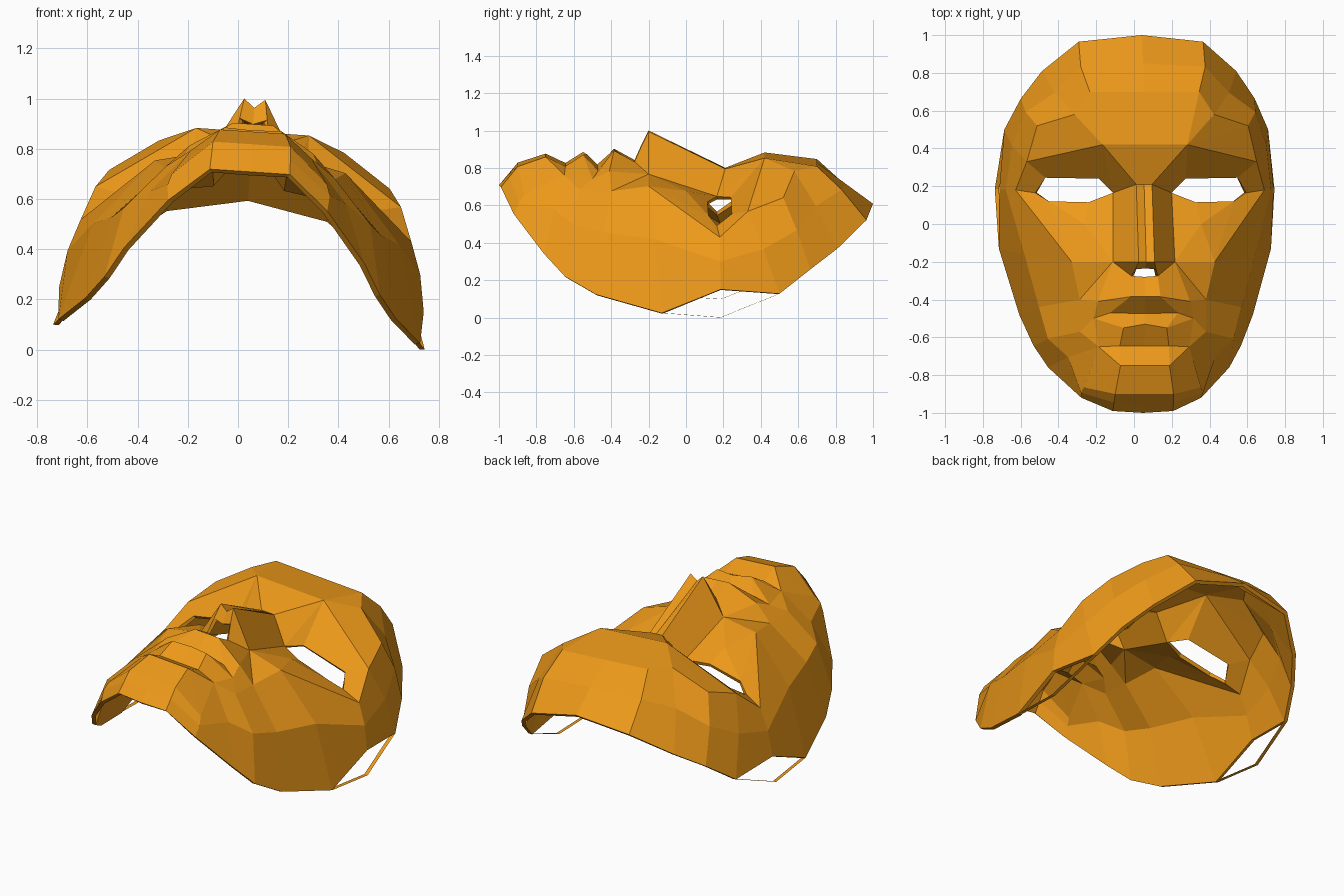
import bpy, bmesh
from mathutils import Matrix, Vector

if "Cube" in bpy.data.objects:
    bpy.data.objects.remove(bpy.data.objects["Cube"])

TILT = 0.067      # the mask leans slightly to its right
pts = {}


def points(names, coords):
    for n, c in zip(names.split(), coords):
        pts[n] = Vector(c)


# outer edge of the mask, forehead to chin (half)
points(" ".join(f"r{i}" for i in range(13)), [
    (0, 1, .61), (.33, .965, .545), (.515, .81, .405), (.62, .665, .30), (.70, .5, .175),
    (.728, .185, .2), (.722, -.13, .073), (.62, -.48, .165), (.55, -.645, .255),
    (.48, -.76, .375), (.318, -.92, .575), (.16, -.99, .71), (0, -1, .71)])
# facial oval, forehead to chin
points(" ".join(f"c{i}" for i in range(13)), [
    (0, .7, .83), (.29, .7, .83), (.37, .58, .81), (.56, .52, .68), (.61, .33, .61),
    (.66, .18, .475), (.38, -.2, .73), (.335, -.4, .70), (.335, -.57, .71),
    (.24, -.65, .78), (.31, -.865, .68), (.155, -.9, .82), (0, -.9, .82)])
# bulging ring between oval and edge
bulge = [0, .02, .02, .02, .02, .01, .06, .06, .05, .03, .01, 0, 0]
for i, b in enumerate(bulge):
    pts[f"m{i}"] = (pts[f"c{i}"] + pts[f"r{i}"]) / 2 + Vector((b, 0, b))
# brow, bridge and eye opening
points("A0 A1 B0 B1 Ei Eui Euo Eo Elo Eli", [
    (0, .42, .87), (.225, .42, .87), (0, .21, .80), (.042, .21, .80), (.155, .165, .66),
    (.23, .24, .66), (.51, .245, .59), (.56, .165, .53), (.49, .12, .58), (.285, .115, .64)])
# nose and cheek
points("T0 T1 U0 U1 W1 P1 P0 K", [
    (0, -.2, .965), (.042, -.2, 1.0), (0, -.235, .90), (.055, -.24, .92),
    (.165, -.2, .78), (.07, -.275, .84), (0, -.28, .83), (.31, 0, .70)])
# lips
points("L0 L1 L2 M0 M1 M2 N0 N1 Q0 Q1 R0 R1", [
    (0, -.385, .90), (.08, -.385, .90), (.245, -.41, .80), (0, -.475, .82), (.18, -.47, .80),
    (.265, -.5, .76), (0, -.53, .875), (.115, -.55, .88), (0, -.645, .82), (.13, -.645, .82),
    (0, -.75, .87), (.13, -.75, .87)])


def ring(letter):
    return " ".join(f"{letter}{i}" for i in range(13))


# pairs of rows to bridge; a repeated point makes a fan
strips = [
    (ring("c"), ring("m")), (ring("m"), ring("r")),              # sides
    ("c0 c1 c2 c3 c4", "A0 A1 A1 A1 c4"),                        # forehead
    ("A0 A1 A1 A1 c4 c5", "B0 B1 Ei Eui Euo Eo"),                # brow
    ("B0 B1 Ei", "T0 T1 W1"), ("T0 T1", "U0 U1"),                # nose
    ("T1 T1 T1", "U1 P1 W1"),                                    # nostril wing
    ("Ei Eli Elo Elo Elo Eo", "W1 K K c6 c5 c5"),                # cheek
    ("K c6 c7", "W1 W1 W1"),
    ("P0 P1 W1 c7", "L0 L1 L2 L2"),                              # upper lip
    ("L0 L1 L2 c7", "M0 M1 M2 c8"), ("M0 M1 M2", "N0 N1 N1"),
    ("N0 N1 M2 c8", "Q0 Q1 c9 c9"), ("Q0 Q1 c9", "R0 R1 R1"),    # lower lip
    ("R0 R1 R1 c9", "c12 c11 c10 c10"),                          # chin
]

orange = bpy.data.materials.new("orange")
orange.diffuse_color = (0.85, 0.32, 0.01, 1)
orange.use_nodes = True
orange.node_tree.nodes["Principled BSDF"].inputs["Base Color"].default_value = orange.diffuse_color


def make(name, bm):
    """Mirror the half, face it outward, tilt it and add it to the scene."""
    half = bm.verts[:] + bm.edges[:] + bm.faces[:]
    copy = bmesh.ops.duplicate(bm, geom=half)["geom"]
    for v in copy:
        if isinstance(v, bmesh.types.BMVert):
            v.co.x = -v.co.x
    bmesh.ops.remove_doubles(bm, verts=bm.verts[:], dist=0.001)
    bmesh.ops.recalc_face_normals(bm, faces=bm.faces[:])
    if sum(f.normal.z * f.calc_area() for f in bm.faces) < 0:
        bmesh.ops.reverse_faces(bm, faces=bm.faces[:])
    bm.transform(Matrix.Rotation(TILT, 4, 'Y'))
    me = bpy.data.meshes.new(name)
    bm.to_mesh(me)
    bm.free()
    me.materials.append(orange)
    ob = bpy.data.objects.new(name, me)
    bpy.context.collection.objects.link(ob)
    return ob


# face shell
bm = bmesh.new()
vert = {n: bm.verts.new(p) for n, p in pts.items()}
for top, low in strips:
    a, b = top.split(), low.split()
    for i in range(len(a) - 1):
        loop = list(dict.fromkeys((a[i], a[i + 1], b[i + 1], b[i])))
        if len(loop) > 2:
            bm.faces.new([vert[n] for n in loop])
mask = make("mask_face", bm)
shell = mask.modifiers.new("thickness", 'SOLIDIFY')
shell.thickness = 0.022
shell.offset = -1

# thin open band below each temple
bm = bmesh.new()
path = [pts["r4"], Vector((.742, .185, .05)), pts["r6"]]
outer = [bm.verts.new(p) for p in path]
inner = [bm.verts.new(p - Vector((.022, 0, 0))) for p in path]
for i in range(2):
    bm.faces.new((outer[i], outer[i + 1], inner[i + 1], inner[i]))
make("side_band", bm)
